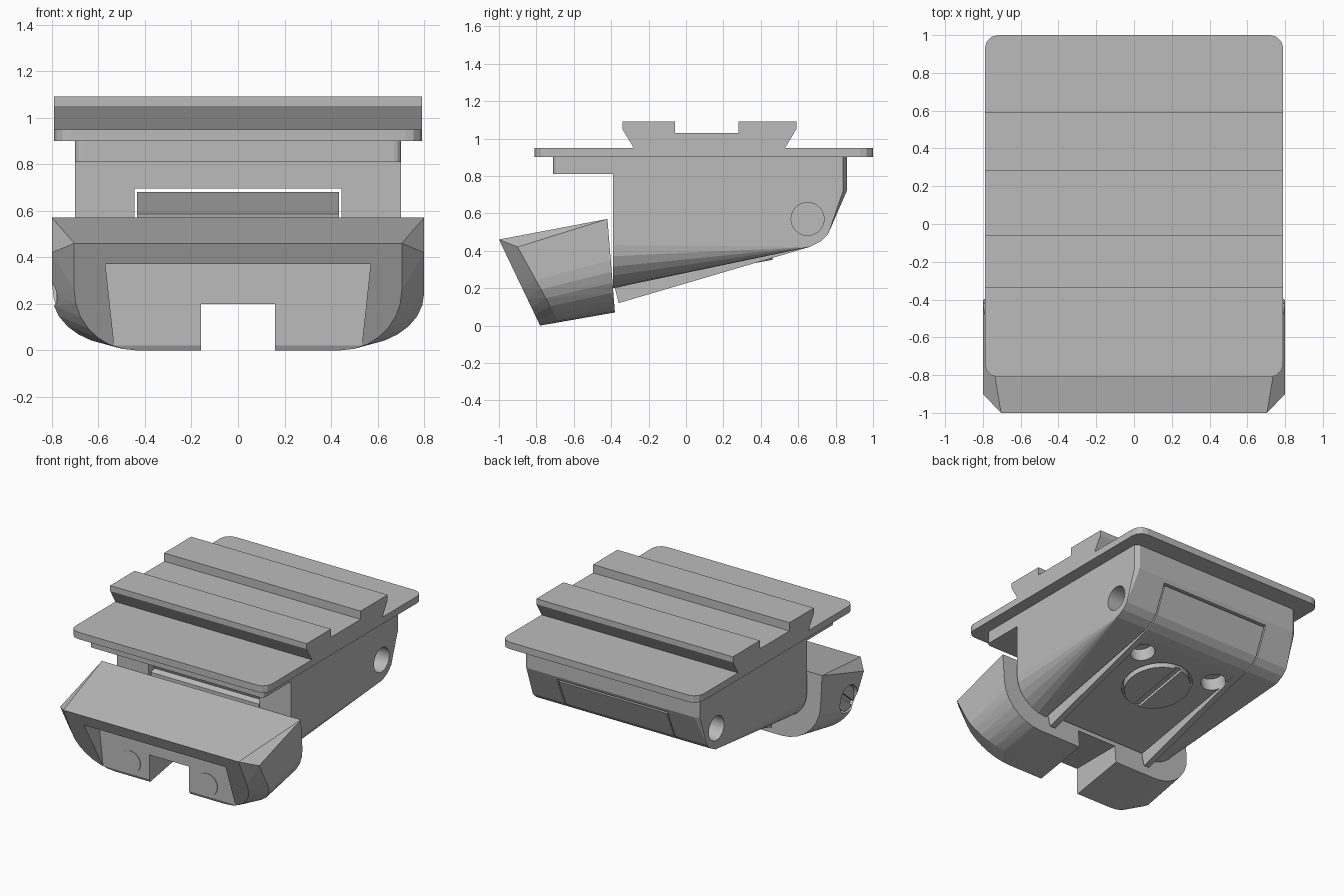
import bpy
import bmesh
from math import sin, cos, pi, atan2
from mathutils import Vector, Matrix

old = bpy.data.objects.get("Cube")
if old:
    bpy.data.objects.remove(old, do_unlink=True)

grey = bpy.data.materials.new("plain grey")
grey.use_nodes = True
grey.diffuse_color = (0.5, 0.5, 0.5, 1)
grey.node_tree.nodes["Principled BSDF"].inputs["Base Color"].default_value = (0.5, 0.5, 0.5, 1)


def finish(name, bm):
    bmesh.ops.recalc_face_normals(bm, faces=bm.faces)
    mesh = bpy.data.meshes.new(name)
    bm.to_mesh(mesh)
    bm.free()
    mesh.materials.append(grey)
    ob = bpy.data.objects.new(name, mesh)
    bpy.context.collection.objects.link(ob)
    return ob


def prism(name, profile, half):
    """Extrude a (y, z) outline across x."""
    bm = bmesh.new()
    face = bm.faces.new([bm.verts.new((-half, y, z)) for y, z in profile])
    new = bmesh.ops.extrude_face_region(bm, geom=[face])["geom"]
    bmesh.ops.translate(bm, vec=(2 * half, 0, 0),
                        verts=[v for v in new if isinstance(v, bmesh.types.BMVert)])
    return finish(name, bm)


def box(name, lo, hi, radius=0):
    """Box between two corners, with optional rounded upright edges."""
    lo, hi = Vector(lo), Vector(hi)
    bm = bmesh.new()
    bmesh.ops.create_cube(bm, size=1)
    for v in bm.verts:
        v.co = (lo + hi) / 2 + v.co * (hi - lo)
    if radius:
        upright = [e for e in bm.edges if abs(e.verts[0].co.z - e.verts[1].co.z) > 0.01]
        bmesh.ops.bevel(bm, geom=upright, offset=radius, segments=3, profile=0.5, affect='EDGES')
    return finish(name, bm)


def cylinder(name, centre, axis, radius, depth):
    bm = bmesh.new()
    turn = Vector(axis).to_track_quat('Z', 'Y').to_matrix().to_4x4()
    bmesh.ops.create_cone(bm, cap_ends=True, segments=32, radius1=radius, radius2=radius,
                          depth=depth, matrix=Matrix.Translation(centre) @ turn)
    return finish(name, bm)


def hull(name, points):
    bm = bmesh.new()
    for p in points:
        bm.verts.new(p)
    out = bmesh.ops.convex_hull(bm, input=bm.verts)
    loose = {v for v in out["geom_interior"] + out["geom_unused"]
             if isinstance(v, bmesh.types.BMVert)}
    bmesh.ops.delete(bm, geom=list(loose), context='VERTS')
    bmesh.ops.dissolve_limit(bm, angle_limit=0.01, verts=bm.verts, edges=bm.edges)
    return finish(name, bm)


def cut(target, cutter):
    mod = target.modifiers.new("cut", 'BOOLEAN')
    mod.operation = 'DIFFERENCE'
    mod.solver = 'EXACT'
    mod.object = cutter
    bpy.context.view_layer.objects.active = target
    bpy.ops.object.modifier_apply(modifier=mod.name)
    bpy.data.objects.remove(cutter, do_unlink=True)


# Top plate, dovetail rail and the lip beneath
box("top_plate", (-0.79, -0.81, 0.90), (0.79, 1.0, 0.95), 0.07)
prism("dovetail_rail", [(-0.28, 0.95), (-0.34, 1.05), (-0.34, 1.09), (-0.06, 1.09),
                        (-0.06, 1.03), (0.28, 1.03), (0.28, 1.09), (0.59, 1.09),
                        (0.59, 1.05), (0.53, 0.95)], 0.79)
box("front_lip", (-0.70, -0.71, 0.81), (0.70, -0.30, 0.90), 0.03)

# Body: its lower side edges are round at the front and sharpen towards the back
curve = [(0.76, 0.49), (0.72, 0.45), (0.66, 0.42)]
points = []
for s in (-1, 1):
    for z in (0.90, 0.72):
        points += [(s * 0.70, 0.84, z), (s * 0.67, 0.86, z)]
    points += [(s * 0.70, y, z) for y, z in curve]
    points.append((s * 0.70, -0.39, 0.90))
    for k in range(7):
        a = k / 6 * pi / 2
        points.append((s * (0.45 + 0.25 * cos(a)), -0.39, 0.43 - 0.23 * sin(a)))
body = hull("body", points)
cut(body, box("tunnel", (-0.445, -0.6, -0.2), (0.445, 1.1, 0.695)))
for s in (-1, 1):
    cut(body, cylinder("pin_hole", (s * 0.70, 0.65, 0.57), (1, 0, 0), 0.088, 0.24))

# Insert filling the tunnel, with a sloping channel on the underside
insert = prism("insert", [(0.842, 0.68)] + curve + [(-0.36, 0.12), (-0.38, 0.20), (-0.38, 0.57),
                          (-0.34, 0.585), (-0.38, 0.68)], 0.435)
cut(insert, prism("channel", [(0.60, 0.402), (-0.50, 0.20), (-0.50, -0.1), (0.60, -0.1)], 0.39))
slope = atan2(0.202, 1.10)
down = Vector((0, sin(slope), -cos(slope)))
for s in (-1, 1):
    cut(insert, cylinder("rod_hole", (s * 0.31, 0.46, 0.37), down, 0.085, 0.2))

# Slotted screw head in the channel
spot = Vector((0, 0.24, 0.336))
cut(insert, cylinder("screw_seat", spot, down, 0.24, 0.06))
screw = cylinder("bottom_screw", spot, down, 0.225, 0.05)
slot = box("slot", (-0.025, -0.3, -0.02), (0.025, 0.3, 0.02))
slot.matrix_world = Matrix.Translation(spot + down * 0.025) @ Matrix.Rotation(slope, 4, 'X')
bpy.context.view_layer.update()
cut(screw, slot)

# Tilted front block with round lower corners
section = [(0.8, 1.0)]
for k in range(8):
    a = k / 7 * pi / 2
    section.append((0.5 + 0.3 * cos(a), 0.56 - 0.56 * sin(a)))
points = []
for s in (-1, 1):
    for x, t in section:
        points.append((s * x, -0.38 - 0.04 * t, 0.07 + 0.50 * t))
        points.append((s * x, -0.68 - 0.22 * t, 0.02 + 0.40 * t))
        points.append((s * x * 0.88, -0.78 - 0.22 * t, 0.46 * t))
block = hull("front_block", points)
cut(block, box("notch", (-0.16, -1.2, -0.2), (0.16, 0, 0.20)))
pocket = box("pocket", (-0.57, -1.2, -0.05), (0.57, -0.79, 0.37))
for v in pocket.data.vertices:
    if v.co.z < 0:
        v.co.x *= 0.92
cut(block, pocket)

# Rod ends in the pocket
for s, side in ((-1, "right"), (1, "left")):
    cylinder(side + "_rod_end", (s * 0.31, -0.79, 0.11), (0, 1, 0), 0.08, 0.01)

# Slotted screw sunk in one side of the block
spot = Vector((-0.80, -0.73, 0.28))
cut(block, cylinder("side_seat", spot, (1, 0, 0), 0.10, 0.12))
screw = cylinder("side_screw", spot + Vector((0.05, 0, 0)), (1, 0, 0), 0.088, 0.06)
slot = box("slot", (-0.02, -0.2, -0.015), (0.02, 0.2, 0.015))
slot.matrix_world = Matrix.Translation(spot + Vector((0.02, 0, 0))) @ Matrix.Rotation(0.7, 4, 'X')
bpy.context.view_layer.update()
cut(screw, slot)
